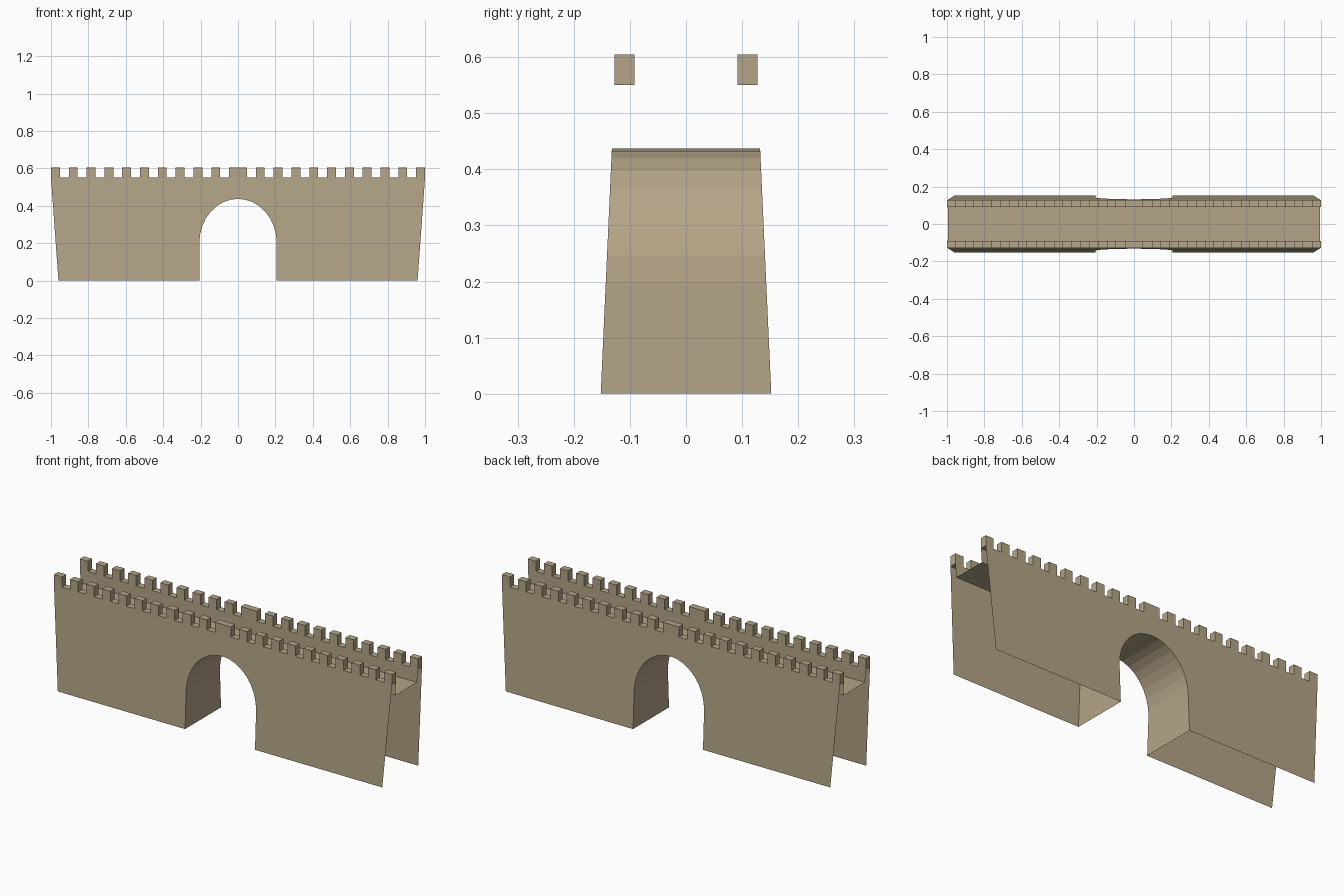
import bpy, bmesh, math

if "Cube" in bpy.data.objects:
    bpy.data.objects.remove(bpy.data.objects["Cube"])

stone = bpy.data.materials.new("sandstone")
stone.diffuse_color = (0.456, 0.376, 0.242, 1)
stone.use_nodes = True
stone.node_tree.nodes["Principled BSDF"].inputs["Base Color"].default_value = stone.diffuse_color

TOP, WALK, MERLON = 0.55, 0.478, 0.605   # parapet top, walkway, merlon top
INNER, OUTER = 0.092, 0.127              # parapet inner and outer y
HALF_W, SPRING, CROWN, SEGS = 0.207, 0.2, 0.437, 16
CELLS = 21                               # crenel cells in each half


def wall_y(z):
    return 0.152 - (0.152 - OUTER) * z / TOP


def end_x(z):
    return 0.96 + 0.04 * z / TOP


def make(name, faces):
    bm = bmesh.new()
    for pts in faces:
        bm.faces.new([bm.verts.new(p) for p in pts])
    bmesh.ops.remove_doubles(bm, verts=bm.verts, dist=1e-5)
    bmesh.ops.triangulate(bm, faces=[f for f in bm.faces if len(f.verts) > 4])
    me = bpy.data.meshes.new(name)
    bm.to_mesh(me)
    bm.free()
    me.materials.append(stone)
    ob = bpy.data.objects.new(name, me)
    bpy.context.collection.objects.link(ob)


def sided(faces, s):
    # s = -1 is the front; the back is its mirror image with flipped winding
    if s < 0:
        return faces
    return [[(x, -y, z) for x, y, z in reversed(f)] for f in faces]


# Arch outline from left foot over the crown to right foot
arch = [(-HALF_W, 0)]
for i in range(SEGS + 1):
    a = math.pi * (1 - i / SEGS)
    arch.append((HALF_W * math.cos(a), SPRING + (CROWN - SPRING) * math.sin(a)))
arch.append((HALF_W, 0))

outline = [(-end_x(0), 0)] + arch + [(end_x(0), 0), (end_x(TOP), TOP), (-end_x(TOP), TOP)]
wall = [[(x, -wall_y(z), z) for x, z in outline]]

# Parapet: inner face and the ledge on top
e, w = end_x(TOP), end_x(WALK)
parapet = [
    [(w, -INNER, WALK), (-w, -INNER, WALK), (-e, -INNER, TOP), (e, -INNER, TOP)],
    [(-e, -OUTER, TOP), (e, -OUTER, TOP), (e, -INNER, TOP), (-e, -INNER, TOP)],
]


def merlon(x0, x1):
    o, n, b, t = -OUTER, -INNER, TOP, MERLON
    return [
        [(x0, o, b), (x1, o, b), (x1, o, t), (x0, o, t)],
        [(x1, n, b), (x0, n, b), (x0, n, t), (x1, n, t)],
        [(x0, n, b), (x0, o, b), (x0, o, t), (x0, n, t)],
        [(x1, o, b), (x1, n, b), (x1, n, t), (x1, o, t)],
        [(x0, o, t), (x1, o, t), (x1, n, t), (x0, n, t)],
    ]


# Double-width middle merlon, then every other cell to each end
merlons = merlon(-1 / CELLS, 1 / CELLS)
for i in range(2, CELLS, 2):
    merlons += merlon(i / CELLS, (i + 1) / CELLS)
    merlons += merlon(-(i + 1) / CELLS, -i / CELLS)

for side, s in (("front", -1), ("back", 1)):
    make(side + "_wall", sided(wall, s))
    make(side + "_parapet", sided(parapet, s))
    make(side + "_merlons", sided(merlons, s))

# Walkway between the parapets
make("walkway", [[(-w, -INNER, WALK), (w, -INNER, WALK), (w, INNER, WALK), (-w, INNER, WALK)]])

# Gate tunnel joining both walls, facing into the passage
make("gate_tunnel", [
    [(x0, -wall_y(z0), z0), (x0, wall_y(z0), z0), (x1, wall_y(z1), z1), (x1, -wall_y(z1), z1)][::-1]
    for (x0, z0), (x1, z1) in zip(arch, arch[1:])])
